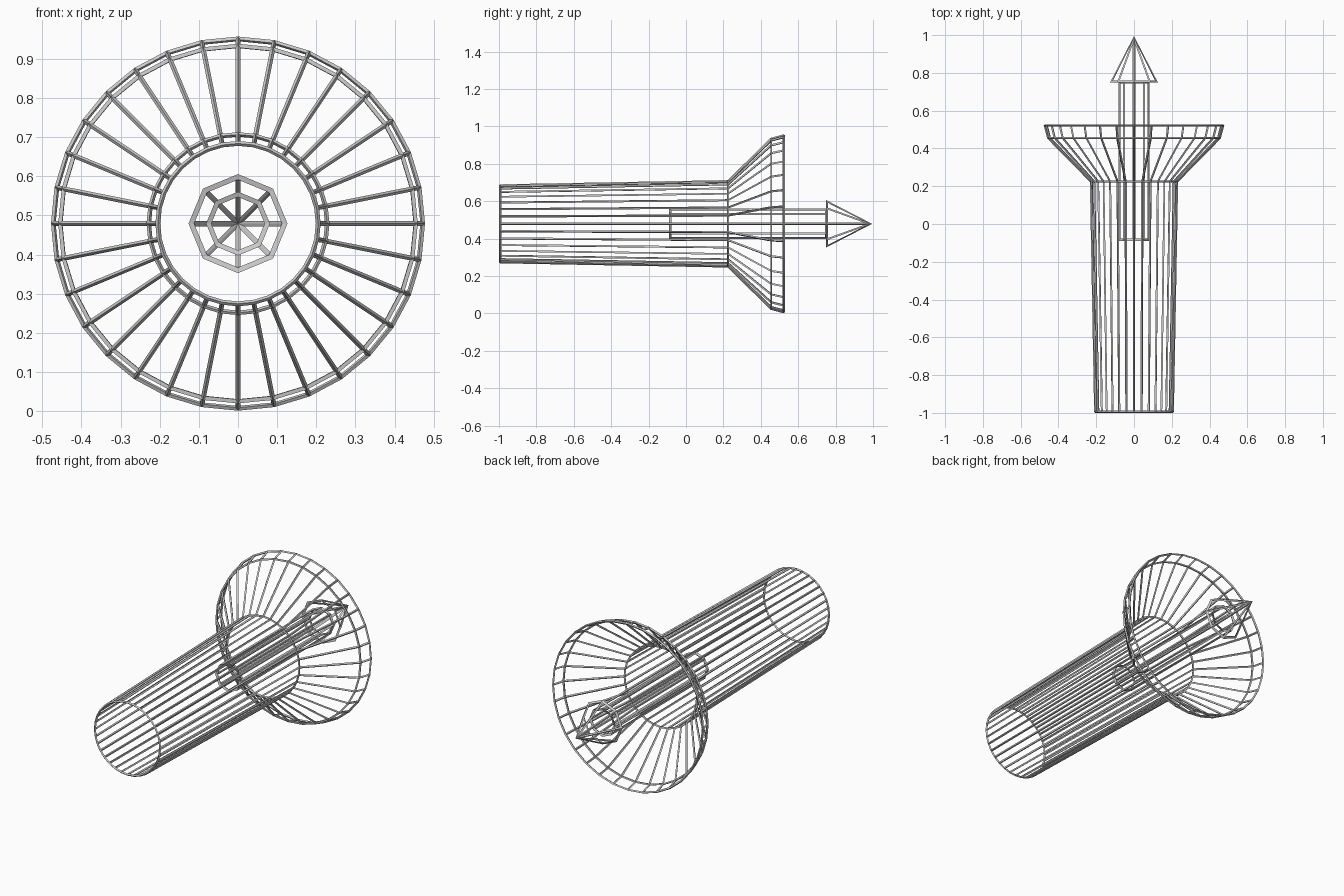
import bpy
import bmesh
from math import sin, cos, tau
from mathutils import Vector

AXIS_Z = 0.479

cube = bpy.data.objects.get("Cube")
if cube:
    bpy.data.objects.remove(cube, do_unlink=True)


def lattice(name, profile, sides, thickness, capped=False):
    """Revolve (y, radius) points about the y axis and turn the edges into struts."""
    bm = bmesh.new()
    rings = []
    for y, r in profile:
        count = sides if r > 0 else 1
        rings.append([bm.verts.new(Vector((r * sin(tau * i / sides), y,
                                           AXIS_Z + r * cos(tau * i / sides))))
                      for i in range(count)])
    for a, b in zip(rings, rings[1:]):
        for i in range(sides):
            j = (i + 1) % sides
            if len(b) == 1:
                bm.faces.new((a[i], a[j], b[0]))
            else:
                bm.faces.new((a[i], a[j], b[j], b[i]))
    if capped:
        for ring in (rings[0], rings[-1]):
            if len(ring) > 1:
                bm.faces.new(ring)
    bmesh.ops.recalc_face_normals(bm, faces=bm.faces)
    mesh = bpy.data.meshes.new(name)
    bm.to_mesh(mesh)
    bm.free()
    obj = bpy.data.objects.new(name, mesh)
    bpy.context.collection.objects.link(obj)
    wire = obj.modifiers.new("Struts", 'WIREFRAME')
    wire.thickness = thickness
    wire.use_even_offset = True
    wire.use_boundary = True
    return obj


# Open tube widening into a flared bell with a short lip
lattice("flared_tube", [(-0.994, 0.205), (0.225, 0.228), (0.455, 0.454), (0.522, 0.472)],
        32, 0.0125)

# Arrow on the centre line: eight-sided rod and pointed head
lattice("arrow_rod", [(-0.085, 0.076), (0.75, 0.076)], 8, 0.0145, capped=True)
lattice("arrow_head", [(0.753, 0.12), (0.988, 0)], 8, 0.0145, capped=True)
